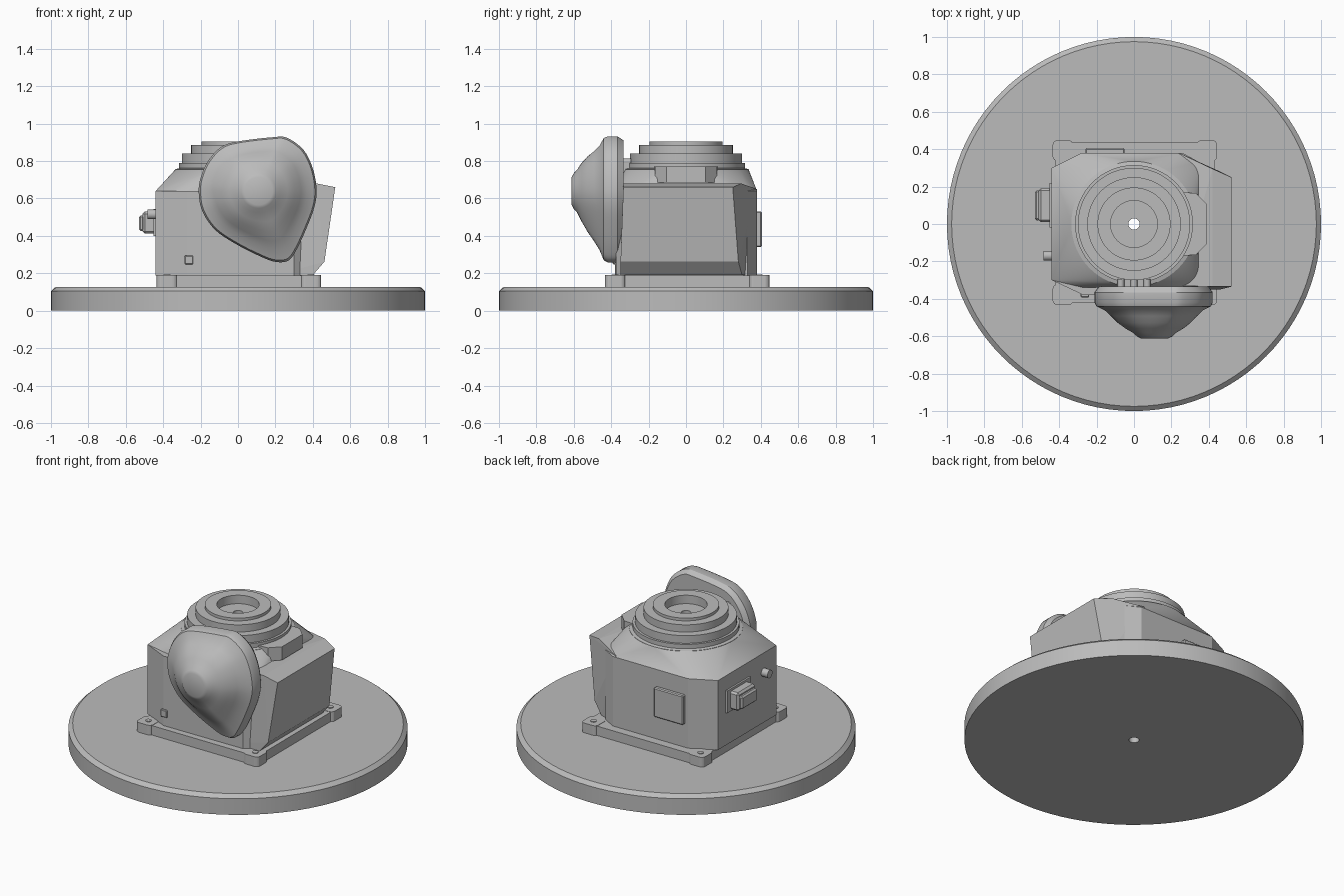
import bpy, bmesh, math
from mathutils import Vector

if "Cube" in bpy.data.objects:
    bpy.data.objects.remove(bpy.data.objects["Cube"], do_unlink=True)

grey = bpy.data.materials.new("plain_grey")
grey.use_nodes = True
COLOUR = (0.5, 0.5, 0.5, 1)
grey.diffuse_color = COLOUR
grey.node_tree.nodes["Principled BSDF"].inputs["Base Color"].default_value = COLOUR


def finish(name, bm, smooth=None):
    bmesh.ops.recalc_face_normals(bm, faces=bm.faces)
    mesh = bpy.data.meshes.new(name)
    bm.to_mesh(mesh)
    bm.free()
    mesh.materials.append(grey)
    obj = bpy.data.objects.new(name, mesh)
    bpy.context.collection.objects.link(obj)
    if smooth:
        bpy.ops.object.select_all(action='DESELECT')
        obj.select_set(True)
        bpy.context.view_layer.objects.active = obj
        bpy.ops.object.shade_smooth_by_angle(angle=math.radians(smooth))
    return obj


def box(name, x, y, z, bevel=0, axis=None):
    """Box from ranges; bevels all edges, or only those along one axis."""
    bm = bmesh.new()
    bmesh.ops.create_cube(bm, size=1)
    for v in bm.verts:
        v.co = [r[0] + (r[1] - r[0]) * (c + 0.5) for r, c in zip((x, y, z), v.co)]
    if bevel:
        edges = [e for e in bm.edges if axis is None
                 or abs((e.verts[0].co - e.verts[1].co).normalized()[axis]) > 0.9]
        bmesh.ops.bevel(bm, geom=edges, offset=bevel, segments=4 if axis is not None else 1,
                        profile=0.5, affect='EDGES')
    return finish(name, bm)


def skin(bm, rings, closed=False):
    """Join rings of points with quads."""
    rows = [[bm.verts.new(p) for p in ring] for ring in rings]
    n = len(rows[0])
    for a, b in zip(rows, rows[1:] + rows[:1] if closed else rows[1:]):
        for i in range(n):
            j = (i + 1) % n
            bm.faces.new((a[i], a[j], b[j], b[i]))
    return rows


def circle(r, z, n=96):
    return [Vector((r * math.cos(t), r * math.sin(t), z))
            for t in (math.tau * i / n for i in range(n))]


def lathe(name, profile):
    bm = bmesh.new()
    skin(bm, [circle(r, z) for r, z in profile], closed=True)
    return finish(name, bm, 30)


def hull(name, points, smooth=None):
    bm = bmesh.new()
    for p in points:
        bm.verts.new(p)
    res = bmesh.ops.convex_hull(bm, input=bm.verts)
    loose = [g for g in res["geom_interior"] if isinstance(g, bmesh.types.BMVert)]
    bmesh.ops.delete(bm, geom=loose, context='VERTS')
    bmesh.ops.dissolve_limit(bm, angle_limit=0.01, verts=bm.verts, edges=bm.edges)
    return finish(name, bm, smooth)


def cylinder(name, centre, r, depth, axis):
    bm = bmesh.new()
    bmesh.ops.create_cone(bm, cap_ends=True, segments=24, radius1=r, radius2=r, depth=depth)
    turn = Vector((0, 0, 1)).rotation_difference(Vector(axis)).to_matrix()
    for v in bm.verts:
        v.co = turn @ v.co + Vector(centre)
    return finish(name, bm, 30)


BORE = 0.03

# Round floor plate
lathe("floor_disc", [(BORE, 0), (1, 0), (1, 0.105), (0.975, 0.127), (BORE, 0.127)])

# Mounting plate with four corner pads
plate = box("mounting_plate", (-0.42, 0.43), (-0.42, 0.435), (0.125, 0.188))
for sx in (-1, 1):
    for sy in (-1, 1):
        cx, cy = 0.005 + sx * 0.385, 0.007 + sy * 0.385
        box("corner_pad", (cx - 0.055, cx + 0.055), (cy - 0.055, cy + 0.055),
            (0.126, 0.19), 0.025, 2)
        cylinder("pad_bolt", (cx, cy, 0.191), 0.018, 0.006, (0, 0, 1))

# Main housing: chamfered block
outline = [(-0.44, 0.3), (-0.28, 0.38), (0.26, 0.38), (0.35, 0.33),
           (0.35, -0.335), (0.3, -0.375), (-0.27, -0.38), (-0.44, -0.3)]
housing = hull("housing", [(x, y, z) for x, y in outline for z in (0.188, 0.64)])

# Shoulder tapering up to the turret
shoulder = hull("shoulder", [(x, max(y, -0.34), 0.64) for x, y in outline]
                + circle(0.335, 0.755), 25)

# Side wing leaning outward
wing = []
for y in (-0.35, 1):
    back = y > 0
    wing += [(0.2, 0.36 if back else y, 0.19), (0.4, 0.3 if back else y, 0.19),
             (0.462, 0.28 if back else y, 0.262),
             (0.52, 0.25 if back else y + 0.015, 0.66),
             (0.42, 0.295 if back else y + 0.015, 0.68),
             (0.24, 0.38 if back else y + 0.02, 0.68 if not back else 0.65)]
hull("side_wing", wing)

# Stepped turret with a recessed centre
lathe("turret", [(BORE, 0.74), (0.335, 0.74), (0.335, 0.757), (0.315, 0.762), (0.315, 0.79),
                 (0.3, 0.79), (0.3, 0.84), (0.25, 0.84), (0.25, 0.887), (0.195, 0.887),
                 (0.195, 0.905), (0.125, 0.905), (0.125, 0.85), (BORE, 0.85)])

# Stop lug beside the turret
hull("stop_lug", [(x, y, z) for z in (0.685, 0.772)
                  for x, y in ((0.25, 0.17), (0.33, 0.165), (0.39, 0.105),
                               (0.39, -0.105), (0.33, -0.165), (0.25, -0.17))])

# Cable bore through the middle
cutter = cylinder("bore_cutter", (0, 0, 0.5), BORE, 2, (0, 0, 1))
cutter.hide_render = True
cutter.hide_viewport = True
cutter.display_type = 'WIRE'
for obj in (plate, housing, shoulder):
    mod = obj.modifiers.new("bore", 'BOOLEAN')
    mod.operation = 'DIFFERENCE'
    mod.object = cutter

# Front cover: pear outline shrinking to a round nose
pear = [Vector(p) for p in (
    (-0.21, 0.63), (-0.19, 0.53), (-0.12, 0.43), (0, 0.35), (0.12, 0.29), (0.2, 0.261),
    (0.27, 0.268), (0.315, 0.33), (0.37, 0.45), (0.41, 0.56), (0.42, 0.65), (0.4, 0.76),
    (0.35, 0.86), (0.26, 0.925), (0.18, 0.927), (0, 0.905), (-0.09, 0.875), (-0.16, 0.8),
    (-0.2, 0.71))]


def spline(pts, steps=5):
    out = []
    n = len(pts)
    for i in range(n):
        a, b, c, d = (pts[(i + k) % n] for k in (-1, 0, 1, 2))
        for s in range(steps):
            t = s / steps
            out.append(0.5 * (2 * b + (c - a) * t + (2 * a - 5 * b + 4 * c - d) * t * t
                              + (3 * b - a - 3 * c + d) * t ** 3))
    return out


nose = Vector((0.11, 0.64))


def cover_ring(scale, y):
    ring = []
    blend = max(0, min(1, (0.8 - scale) / 0.5))
    for p in spline(pear):
        d = p - nose
        d = d.lerp(d.normalized() * 0.34, blend) * scale
        ring.append((nose.x + d.x, y, nose.y + d.y))
    return ring


bm = bmesh.new()
rows = skin(bm, [cover_ring(s, y) for s, y in (
    (0.93, -0.335), (1, -0.365), (1, -0.42), (0.97, -0.44), (0.83, -0.462), (0.72, -0.492),
    (0.6, -0.528), (0.47, -0.558), (0.34, -0.582), (0.27, -0.603), (0.22, -0.611))])
bm.faces.new(rows[0])
bm.faces.new(rows[-1])
finish("front_cover", bm, 30)

# Small bracket between cover and turret
box("cover_bracket", (-0.09, 0.09), (-0.345, -0.29), (0.74, 0.79))
for x in (-0.07, 0, 0.07):
    cylinder("bracket_screw", (x, -0.32, 0.795), 0.018, 0.05, (0, 1, 0))

# Side connector
box("connector_flange", (-0.452, -0.43), (-0.02, 0.22), (0.4, 0.545))
box("connector_body", (-0.51, -0.44), (0.01, 0.19), (0.412, 0.53), 0.012)
box("connector_tip", (-0.53, -0.5), (0.02, 0.18), (0.425, 0.51), 0.01)
cylinder("side_plug", (-0.46, -0.17, 0.515), 0.026, 0.05, (1, 0, 0))

# Rear cover plate and front button
box("rear_plate", (-0.26, -0.05), (0.37, 0.405), (0.34, 0.53), 0.006)
box("front_button", (-0.285, -0.24), (-0.392, -0.36), (0.248, 0.295), 0.004)
